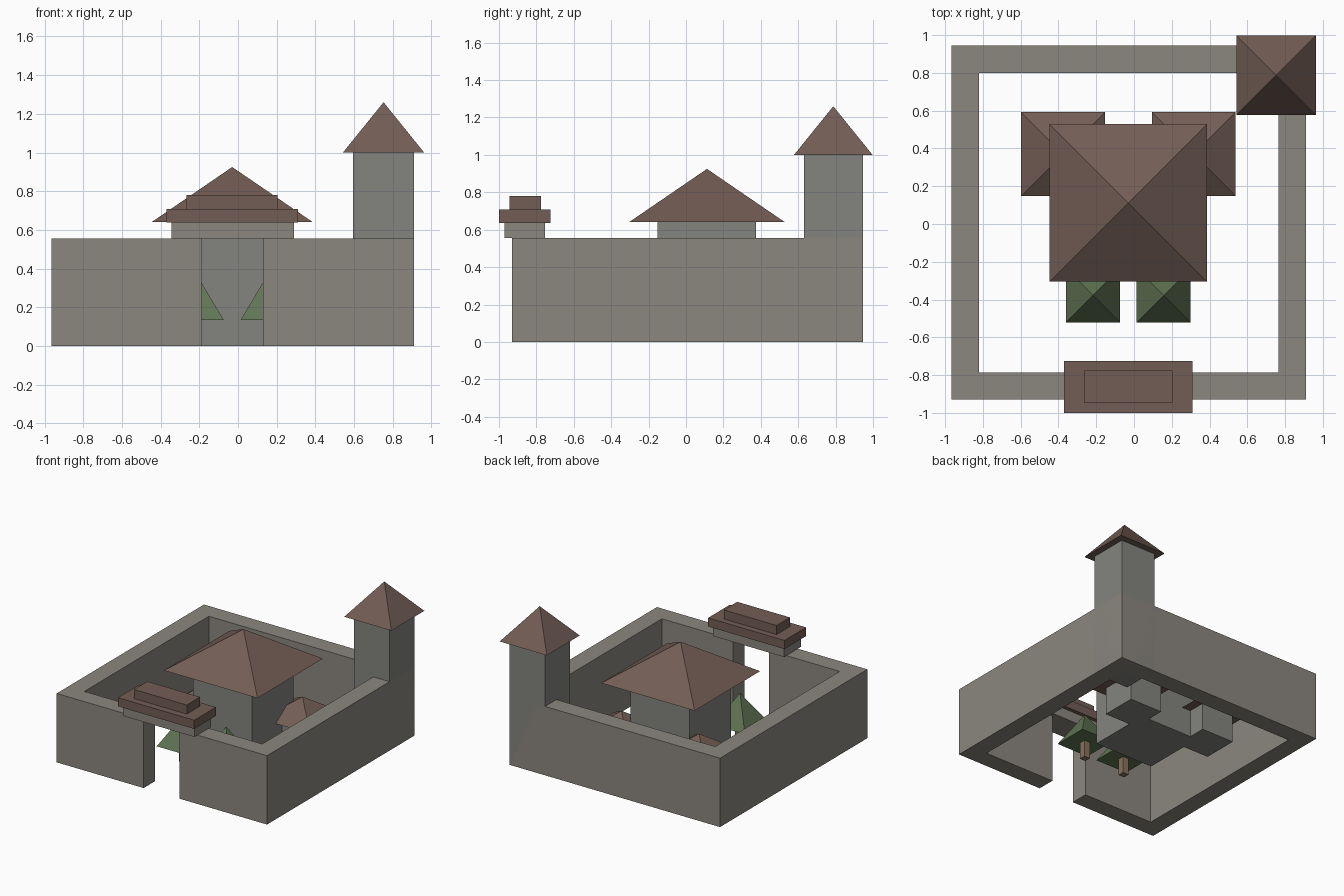
import bpy, bmesh

if "Cube" in bpy.data.objects:
    bpy.data.objects.remove(bpy.data.objects["Cube"])


def mat(name, rgb):
    m = bpy.data.materials.new(name)
    m.diffuse_color = (*rgb, 1)
    m.use_nodes = True
    m.node_tree.nodes["Principled BSDF"].inputs["Base Color"].default_value = m.diffuse_color
    return m


STONE = mat("stone", (0.26, 0.24, 0.21))
GREY = mat("tower_stone", (0.23, 0.23, 0.215))
ROOF = mat("roof_tile", (0.17, 0.11, 0.09))
LEAF = mat("leaves", (0.12, 0.18, 0.09))
WOOD = mat("wood", (0.25, 0.17, 0.11))


def finish(name, bm, material):
    bmesh.ops.recalc_face_normals(bm, faces=bm.faces)
    me = bpy.data.meshes.new(name)
    bm.to_mesh(me)
    bm.free()
    me.materials.append(material)
    ob = bpy.data.objects.new(name, me)
    bpy.context.collection.objects.link(ob)
    return ob


def prism(name, outline, z0, z1, material):
    bm = bmesh.new()
    face = bm.faces.new([bm.verts.new((x, y, z0)) for x, y in outline])
    ext = bmesh.ops.extrude_face_region(bm, geom=[face], use_keep_orig=True)
    for v in ext["geom"]:
        if isinstance(v, bmesh.types.BMVert):
            v.co.z = z1
    return finish(name, bm, material)


def box(name, x0, x1, y0, y1, z0, z1, material):
    return prism(name, [(x0, y0), (x1, y0), (x1, y1), (x0, y1)], z0, z1, material)


def block(name, x, y, h, z0, z1, material):
    return box(name, x - h, x + h, y - h, y + h, z0, z1, material)


def pyramid(name, x, y, h, z0, z1, material):
    bm = bmesh.new()
    base = [bm.verts.new((x + a * h, y + b * h, z0))
            for a, b in ((-1, -1), (1, -1), (1, 1), (-1, 1))]
    tip = bm.verts.new((x, y, z1))
    bm.faces.new(base)
    for i in range(4):
        bm.faces.new((base[i], base[(i + 1) % 4], tip))
    return finish(name, bm, material)


# Courtyard wall: one C-shaped outline open at the gate
prism("courtyard_wall", [
    (-0.19, -0.93), (-0.965, -0.93), (-0.965, 0.945), (0.91, 0.945),
    (0.91, -0.93), (0.13, -0.93), (0.13, -0.785), (0.765, -0.785),
    (0.765, 0.80), (-0.82, 0.80), (-0.82, -0.785), (-0.19, -0.785)],
    0, 0.555, STONE)

# Gate lintel and stepped roof
box("gate_lintel", -0.345, 0.29, -0.97, -0.755, 0.555, 0.637, STONE)
box("gate_roof_lower", -0.37, 0.31, -1.0, -0.725, 0.637, 0.707, ROOF)
box("gate_roof_upper", -0.265, 0.205, -0.945, -0.775, 0.707, 0.78, ROOF)

# Corner watchtower
block("tower", 0.7525, 0.7875, 0.1575, 0, 1.0, GREY)
pyramid("tower_roof", 0.7525, 0.7875, 0.21, 1.0, 1.26, ROOF)

# Main hall with two smaller wings
HX = -0.03
block("hall", HX, 0.11, 0.263, 0, 0.64, GREY)
pyramid("hall_roof", HX, 0.112, 0.417, 0.64, 0.925, ROOF)
for side, s in (("left", -1), ("right", 1)):
    x = HX + s * 0.346
    block(side + "_wing", x, 0.37, 0.145, 0, 0.22, GREY)
    pyramid(side + "_wing_roof", x, 0.37, 0.222, 0.22, 0.375, ROOF)

    # Trees in front of the hall
    x = HX + s * 0.187
    block(side + "_tree_trunk", x, -0.378, 0.026, 0, 0.135, WOOD)
    pyramid(side + "_tree_crown", x, -0.378, 0.143, 0.135, 0.375, LEAF)
